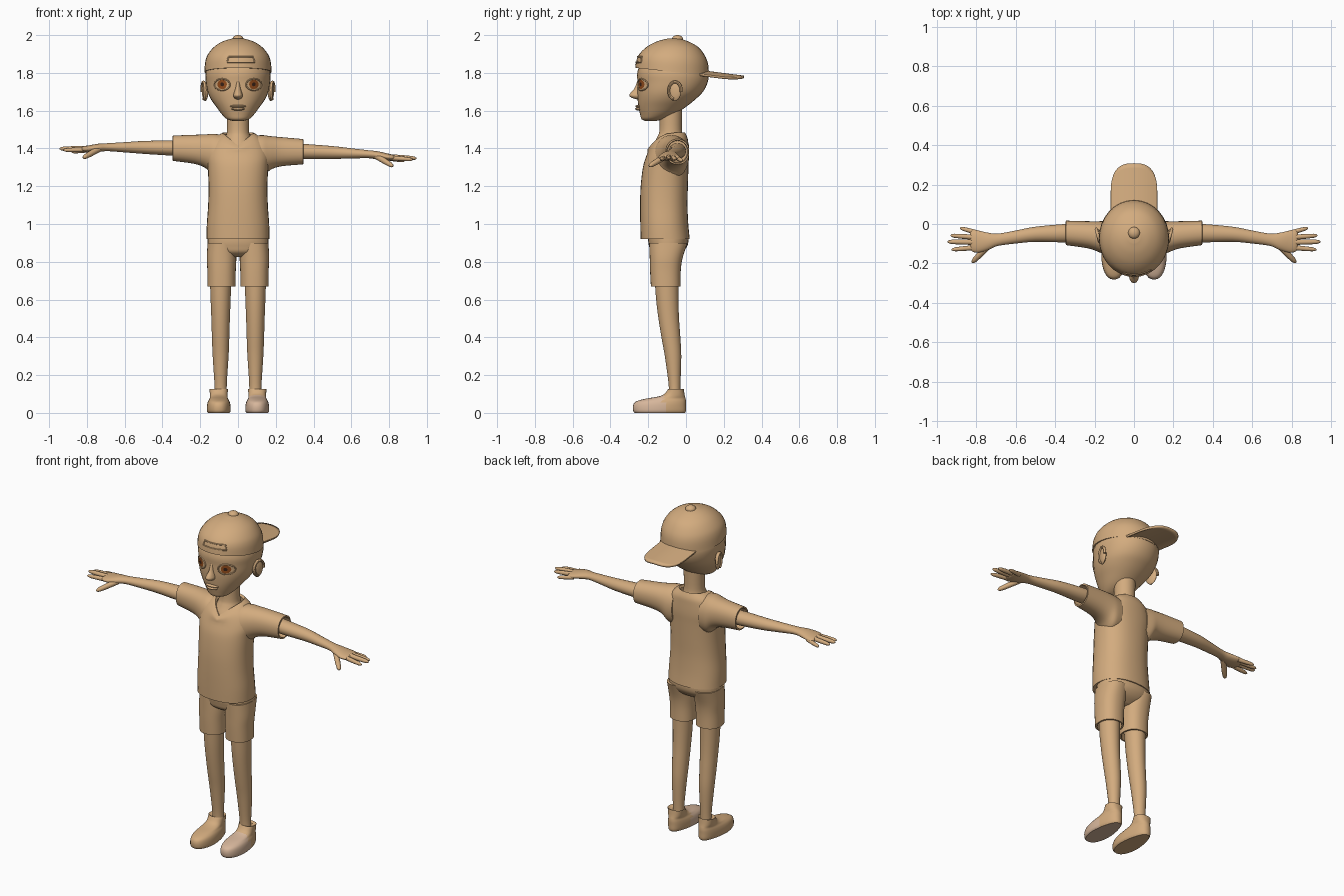
import bpy, bmesh, math
from mathutils import Vector
from mathutils.bvhtree import BVHTree

if "Cube" in bpy.data.objects:
    bpy.data.objects.remove(bpy.data.objects["Cube"])


def material(name, rgb):
    m = bpy.data.materials.new(name)
    m.diffuse_color = (*rgb, 1)
    m.use_nodes = True
    m.node_tree.nodes["Principled BSDF"].inputs["Base Color"].default_value = m.diffuse_color
    return m


TAN = material("tan", (0.65, 0.41, 0.21))
BROWN = material("iris brown", (0.30, 0.075, 0.012))
DARK = material("pupil dark", (0.04, 0.015, 0.008))
PALE = material("pale toe", (0.68, 0.47, 0.33))


def build(name, verts, faces, mat=TAN):
    bm = bmesh.new()
    vs = [bm.verts.new(v) for v in verts]
    for f in faces:
        bm.faces.new([vs[i] for i in f])
    bmesh.ops.recalc_face_normals(bm, faces=bm.faces)
    me = bpy.data.meshes.new(name)
    bm.to_mesh(me)
    bm.free()
    me.materials.append(mat)
    ob = bpy.data.objects.new(name, me)
    bpy.context.collection.objects.link(ob)
    return ob


def smooth_rows(rows, k=4):
    """Catmull-Rom through rows of numbers."""
    out = []
    for i in range(len(rows) - 1):
        a, b, c, d = (rows[max(0, min(len(rows) - 1, i + j))] for j in (-1, 0, 1, 2))
        for s in range(k):
            t = s / k
            out.append([0.5 * (2 * q + (r - p) * t + (2 * p - 5 * q + 4 * r - w) * t * t
                               + (3 * q - p - 3 * r + w) * t ** 3)
                        for p, q, r, w in zip(a, b, c, d)])
    return out + [list(rows[-1])]


def ring(c, u, v, n=32, p=2.0):
    pts = []
    for i in range(n):
        a = 2 * math.pi * i / n
        co, si = math.cos(a), math.sin(a)
        pts.append(Vector(c) + Vector(u) * math.copysign(abs(co) ** (2 / p), co)
                   + Vector(v) * math.copysign(abs(si) ** (2 / p), si))
    return pts


def loft(name, rings, caps=(True, True), warp=None, mat=TAN):
    n = len(rings[0])
    verts = [warp(p) if warp else p for r in rings for p in r]
    faces = [(k * n + i, k * n + (i + 1) % n, (k + 1) * n + (i + 1) % n, (k + 1) * n + i)
             for k in range(len(rings) - 1) for i in range(n)]
    if caps[0]:
        faces.append(tuple(range(n)))
    if caps[1]:
        faces.append(tuple(range(len(verts) - n, len(verts))))
    return build(name, verts, faces, mat)


def upright(rows, x=0, p=2.0, k=4):
    """Horizontal rings from rows (z, half width, front y, back y)."""
    return [ring((x, (f + b) / 2, z), (hx, 0, 0), (0, (b - f) / 2, 0), p=p)
            for z, hx, f, b in smooth_rows(rows, k)]


def sideways(rows, s, p=2.0):
    """Rings across x from rows (x, y, z, half y, half z)."""
    return [ring((s * x, y, z), (0, hy, 0), (0, 0, hz), p=p)
            for x, y, z, hy, hz in smooth_rows(rows)]


def tube(name, pts, radii, ref=(0, 0, 1), n=12):
    pts = [Vector(p) for p in pts]
    rings = []
    for i, p in enumerate(pts):
        t = (pts[min(i + 1, len(pts) - 1)] - pts[max(i - 1, 0)]).normalized()
        u = t.cross(Vector(ref)).normalized()
        rings.append(ring(p, u * radii[i], t.cross(u) * radii[i], n))
    return rings


def ball(name, loc, size, rz=0):
    bm = bmesh.new()
    bmesh.ops.create_uvsphere(bm, u_segments=24, v_segments=14, radius=1)
    me = bpy.data.meshes.new(name)
    bm.to_mesh(me)
    bm.free()
    me.materials.append(TAN)
    ob = bpy.data.objects.new(name, me)
    ob.location, ob.scale, ob.rotation_euler = loc, size, (0, 0, rz)
    bpy.context.collection.objects.link(ob)
    return ob


def surface(ob):
    tree = BVHTree.FromPolygons([v.co for v in ob.data.vertices],
                                [tuple(p.vertices) for p in ob.data.polygons])
    return lambda x, z, off: tree.ray_cast(Vector((x, -1, z)), Vector((0, 1, 0)))[0] - Vector((0, off, 0))


def decal(name, on, x, z, rx, rz, off, mat=TAN, n=24):
    verts = [on(x, z, off)]
    for k in (0.5, 1):
        verts += [on(x + k * rx * math.cos(2 * math.pi * i / n),
                     z + k * rz * math.sin(2 * math.pi * i / n), off) for i in range(n)]
    faces = [(0, 1 + i, 1 + (i + 1) % n) for i in range(n)]
    faces += [(1 + i, 1 + n + i, 1 + n + (i + 1) % n, 1 + (i + 1) % n) for i in range(n)]
    return build(name, verts, faces, mat)


def lean(p):  # the arms tip slightly to one side
    return Vector((p.x, p.y, p.z - 0.027 * p.x))


# Shirt body with V neckline
def vneck(p):
    t = max(0, (p.z - 1.38) / 0.105)
    w = max(0, 1 - abs(p.x) / 0.085) if p.y < -0.07 else 0
    return Vector((p.x, p.y - 0.05 * t * w, p.z - 0.07 * t * w))


body = upright([(0.92, .167, -.24, .02), (1.0, .165, -.242, .012), (1.1, .158, -.243, .008),
                (1.2, .156, -.24, .01), (1.3, .16, -.228, .013), (1.36, .165, -.21, .015),
                (1.42, .15, -.185, .012), (1.455, .125, -.16, .008), (1.485, .08, -.135, -.005)], p=2.3)
body.append(ring((0, -.07, 1.475), (.07, 0, 0), (0, .055, 0), p=2.3))
loft("shirt_body", body, (True, False), vneck)

# Neck, head, nose and lips
loft("neck", upright([(1.38, .1, -.19, 0), (1.42, .085, -.175, -.01), (1.46, .066, -.152, -.015),
                      (1.5, .058, -.14, -.022), (1.62, .06, -.14, -.02)]))
head = loft("head", upright([(1.545, .025, -.215, -.16), (1.555, .058, -.235, -.12), (1.58, .085, -.243, -.06),
                             (1.62, .115, -.252, 0), (1.66, .143, -.256, .05), (1.70, .161, -.258, .09),
                             (1.75, .17, -.257, .115), (1.80, .172, -.258, .118), (1.85, .155, -.24, .1),
                             (1.88, .13, -.21, .07)], p=2.1))
loft("nose", upright([(1.765, .01, -.255, -.22), (1.72, .014, -.272, -.22), (1.695, .021, -.293, -.22),
                      (1.68, .025, -.300, -.22), (1.668, .02, -.287, -.22), (1.66, .01, -.26, -.22)]))
ball("upper_lip", (0, -.25, 1.623), (.042, .018, .008))
ball("lower_lip", (0, -.25, 1.609), (.034, .019, .009))

# Eyes: lid rim, iris and pupil, laid on the face
on_head = surface(head)
for s, side in ((-1, "right"), (1, "left")):
    x = .084 * s
    rim = [on_head(x + .041 * math.cos(a), 1.738 + .03 * math.sin(a), .001)
           for a in (2 * math.pi * i / 28 for i in range(29))]
    loft(side + "_eye_rim", tube("", rim, [.004] * 29, (0, 1, 0), 8))
    decal(side + "_eyeball", on_head, x, 1.738, .039, .028, .002)
    decal(side + "_iris", on_head, x, 1.739, .025, .025, .004, BROWN)
    decal(side + "_pupil", on_head, x, 1.739, .010, .010, .006, DARK)
    # Ears
    ball(side + "_ear", (s * .174, -.06, 1.703), (.014, .036, .052), -.3 * s)
    ear = [(s * (.182 + .012 * math.sin(-a)), -.058 + .033 * math.sin(a), 1.706 + .046 * math.cos(a))
           for a in (-2.9 + 4.6 * i / 16 for i in range(17))]
    ear = [(s * (.183 + .25 * (y + .058)), y, z) for _, y, z in ear]
    loft(side + "_ear_rim", tube("", ear, [.008] * 17, (1, 0, 0), 8))


# Backward cap: tilted crown, button, brim and strap opening
def tilt(p):
    return Vector((p.x, p.y, p.z - (p.y + .07) * .11 * max(0, 1.98 - p.z) / .175))


crown = upright([(1.805, .178, -.268, .122), (1.86, .173, -.26, .117), (1.90, .158, -.24, .1),
                 (1.94, .124, -.2, .065), (1.968, .078, -.148, .01), (1.982, .03, -.095, -.035)], k=5)
crown.insert(0, ring((0, -.073, 1.806), (.165, 0, 0), (0, .183, 0)))
cap = loft("cap_crown", crown, warp=tilt)
ball("cap_button", (0, -.045, 1.978), (.03, .03, .022))
N, M = 20, 10
verts, faces = [], []
for i in range(N + 1):
    u = -math.cos(math.pi * i / N)
    reach = .11 + .142 * max(0, 1 - abs(u) ** 3) ** .45
    for j in range(M + 1):
        y = .055 + reach * j / M
        verts.append((.116 * u, y, 1.812 - .13 * (y - .055) - .02 * u * u))
for i in range(N):
    for j in range(M):
        a = i * (M + 1) + j
        faces.append((a, a + 1, a + M + 2, a + M + 1))
brim = build("cap_brim", verts, faces)
mod = brim.modifiers.new("thickness", "SOLIDIFY")
mod.thickness, mod.offset = .012, 0
on_cap = surface(cap)
corners = [(-.058, 1.857), (-.05, 1.885), (.08, 1.885), (.09, 1.857), (-.058, 1.857)]
frame = []
for (x0, z0), (x1, z1) in zip(corners, corners[1:]):
    frame += [on_cap(x0 + (x1 - x0) * t / 8, z0 + (z1 - z0) * t / 8, .001) for t in range(8)]
frame.append(frame[0])
loft("strap_opening_rim", tube("", frame, [.004] * len(frame), (0, 1, 0), 8))
for i in range(6):
    decal("strap_hole_%d" % i, on_cap, -.045 + .024 * i, 1.846, .005, .004, .003, n=10)

# Hips of the shorts
loft("shorts_hips", upright([(.825, .05, -.15, -.06), (.85, .13, -.185, -.02), (.88, .157, -.195, .005),
                             (.91, .161, -.2, .013), (.95, .16, -.2, .012)], p=2.3))

for s, side in ((-1, "right"), (1, "left")):
    # Sleeve with hollow end
    sleeve = sideways([(.09, -.08, 1.36, .09, .11), (.13, -.075, 1.362, .09, .112), (.17, -.066, 1.38, .08, .09),
                       (.23, -.055, 1.389, .069, .077), (.345, -.045, 1.392, .062, .067)], s, 2.2)
    sleeve += [ring((s * x, -.045, 1.392), (0, h, 0), (0, 0, h + .004)) for x, h in ((.346, .056), (.30, .053))]
    loft(side + "_sleeve", sleeve, warp=lean)
    # Arm and palm
    loft(side + "_arm", sideways([(.28, -.045, 1.395, .045, .041), (.36, -.047, 1.393, .046, .04),
                                  (.5, -.052, 1.392, .038, .034), (.6, -.066, 1.39, .033, .027),
                                  (.69, -.08, 1.388, .031, .021), (.74, -.088, 1.383, .044, .022),
                                  (.79, -.089, 1.376, .056, .019), (.82, -.086, 1.374, .053, .015),
                                  (.83, -.085, 1.373, .04, .008)], s), warp=lean)
    # Fingers: (root x, y, z) to (tip x, y, z)
    for name, a, b, r in (("little", (.79, -.045, 1.37), (.882, -.02, 1.358), .011),
                          ("ring", (.80, -.068, 1.376), (.93, -.058, 1.368), .012),
                          ("middle", (.80, -.092, 1.377), (.945, -.09, 1.373), .013),
                          ("index", (.79, -.118, 1.373), (.925, -.13, 1.366), .012),
                          ("thumb", (.735, -.108, 1.378), (.82, -.195, 1.328), .015)):
        a, b = (Vector((s * q[0], q[1], q[2])) for q in (a, b))
        ts = (0, .3, .6, .85, .95, 1)
        loft(side + "_" + name + "_finger",
             tube("", [a.lerp(b, t) for t in ts], [r * k for k in (1.1, 1.05, 1, .85, .6, .2)]), warp=lean)
    # Shorts leg with hollow hem
    leg = upright([(.67, .074, -.186, -.029), (.75, .075, -.19, -.028), (.82, .078, -.192, -.018),
                   (.9, .074, -.195, .008)], x=.087 * s, p=2.3)
    leg[:0] = [ring((.087 * s, -.107, z), (h, 0, 0), (0, h + .005, 0)) for z, h in ((.71, .062), (.67, .066))]
    loft(side + "_shorts_leg", leg)
    # Bare leg
    loft(side + "_leg", upright([(.1, .033, -.09, -.03), (.16, .033, -.093, -.029), (.3, .042, -.112, -.025),
                                 (.4, .046, -.13, -.03), (.5, .049, -.146, -.037), (.6, .053, -.158, -.04),
                                 (.72, .057, -.167, -.04)], x=.092 * s))
    # Shoe, narrower at the heel
    shoe = upright([(0, .058, -.272, -.005), (.012, .064, -.28, 0), (.04, .063, -.28, 0), (.06, .058, -.265, 0),
                    (.075, .05, -.215, -.002), (.086, .047, -.15, -.005), (.1, .047, -.115, -.008),
                    (.127, .049, -.094, -.012)], x=.102 * s, p=2.3)
    shoe.append(ring((.1 * s, -.055, .115), (.036, 0, 0), (0, .035, 0)))

    def heel(p, s=s):
        k = .8 if p.y > -.08 and p.z < .07 else 1
        k = 1 - .2 * min(1, max(0, (p.y + .16) / .12)) * max(0, 1 - p.z / .09)
        return Vector((.102 * s + (p.x - .102 * s) * k, p.y, p.z))

    ob = loft(side + "_shoe", shoe, warp=heel)
    if s > 0:  # this shoe has a paler toe
        ob.data.materials.append(PALE)
        for f in ob.data.polygons:
            f.material_index = int(f.center.y < -.12)

# Smooth shading with crisp hems
for ob in bpy.context.collection.objects:
    ob.select_set(True)
    bpy.context.view_layer.objects.active = ob
bpy.ops.object.shade_smooth_by_angle(angle=math.radians(45))
